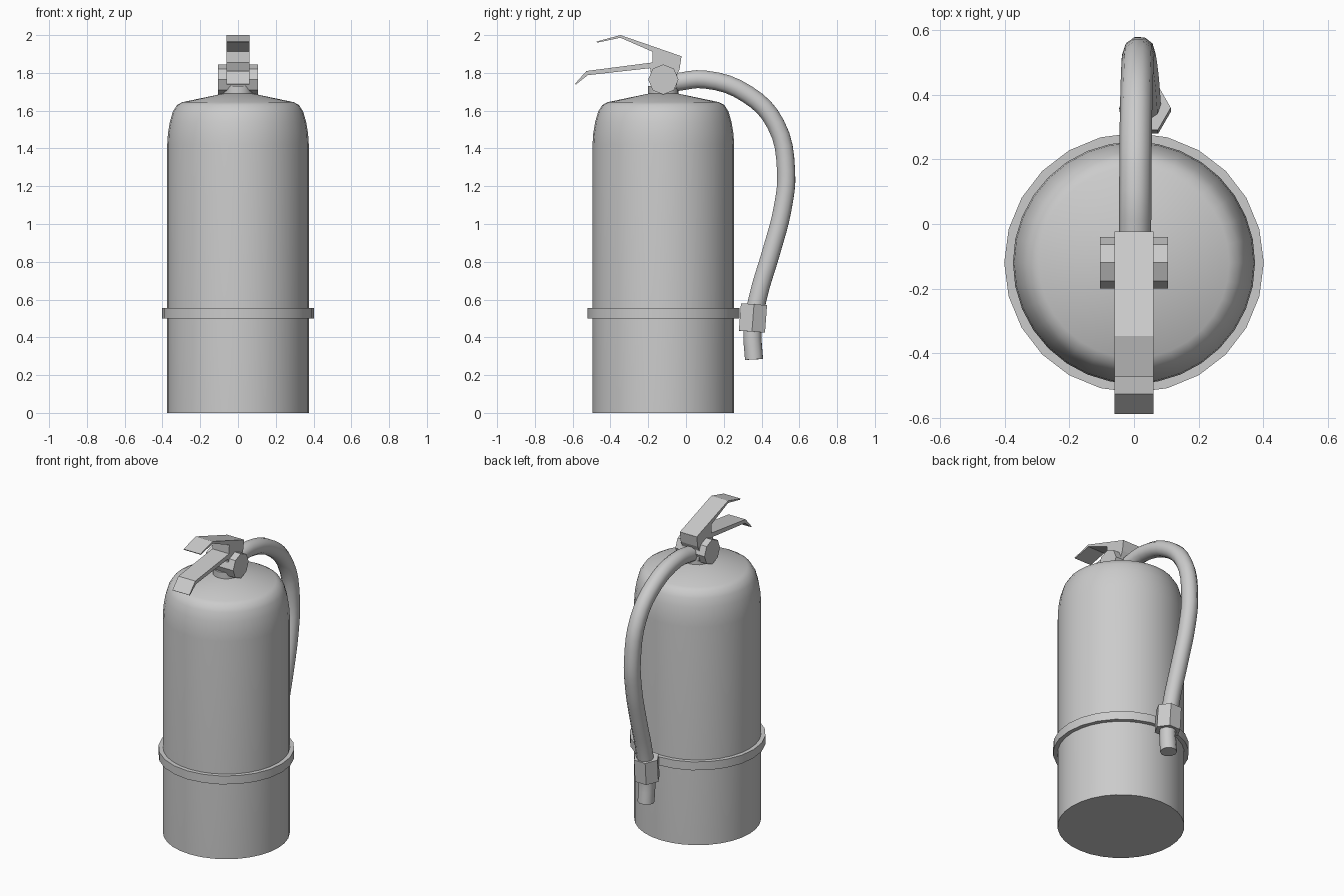
import bpy, bmesh, math
from mathutils import Vector

if "Cube" in bpy.data.objects:
    bpy.data.objects.remove(bpy.data.objects["Cube"])

grey = bpy.data.materials.new("plain grey")
grey.diffuse_color = (0.6, 0.6, 0.6, 1)
grey.use_nodes = True
grey.node_tree.nodes["Principled BSDF"].inputs["Base Color"].default_value = grey.diffuse_color
CY = -0.12  # tank axis


def finish(obj, angle=30):
    obj.data.materials.clear()
    obj.data.materials.append(grey)
    bpy.ops.object.select_all(action='DESELECT')
    obj.select_set(True)
    bpy.context.view_layer.objects.active = obj
    if angle:
        bpy.ops.object.shade_smooth_by_angle(angle=math.radians(angle))
    return obj


def from_bmesh(name, bm, angle):
    bmesh.ops.recalc_face_normals(bm, faces=bm.faces)
    me = bpy.data.meshes.new(name)
    bm.to_mesh(me)
    bm.free()
    obj = bpy.data.objects.new(name, me)
    bpy.context.collection.objects.link(obj)
    return finish(obj, angle)


def lathe(name, profile, n, closed=False):
    """Revolve (radius, z) points round the tank axis."""
    bm = bmesh.new()
    rings = [[bm.verts.new((r * math.cos(2 * math.pi * i / n),
                            CY + r * math.sin(2 * math.pi * i / n), z))
              for i in range(n)] for r, z in profile]
    pairs = list(zip(rings, rings[1:]))
    if closed:
        pairs.append((rings[-1], rings[0]))
    else:
        bm.faces.new(rings[0])
        bm.faces.new(rings[-1])
    for a, b in pairs:
        for i in range(n):
            j = (i + 1) % n
            bm.faces.new((a[i], a[j], b[j], b[i]))
    return from_bmesh(name, bm, 30)


def plate(name, outline, half):
    """Extrude a (y, z) outline across x."""
    bm = bmesh.new()
    a = [bm.verts.new((-half, y, z)) for y, z in outline]
    b = [bm.verts.new((half, y, z)) for y, z in outline]
    bm.faces.new(a)
    bm.faces.new(b)
    for i in range(len(a)):
        j = (i + 1) % len(a)
        bm.faces.new((a[i], a[j], b[j], b[i]))
    return from_bmesh(name, bm, 0)


def prism(name, start, end, r, n, turn=0.0):
    """Flat-sided rod between two points."""
    s, e = Vector(start), Vector(end)
    d = (e - s).normalized()
    u = Vector((1, 0, 0)) if abs(d.x) < 0.9 else Vector((0, 0, 1))
    u = (u - d * u.dot(d)).normalized()
    v = d.cross(u)
    bm = bmesh.new()
    rings = []
    for p in (s, e):
        rings.append([bm.verts.new(p + r * (u * math.cos(t) + v * math.sin(t)))
                      for t in (turn + 2 * math.pi * i / n for i in range(n))])
    a, b = rings
    bm.faces.new(a)
    bm.faces.new(b)
    for i in range(n):
        j = (i + 1) % n
        bm.faces.new((a[i], a[j], b[j], b[i]))
    return from_bmesh(name, bm, 0)


def tube(name, points, r):
    """Smooth round hose through the points."""
    cu = bpy.data.curves.new(name, 'CURVE')
    cu.dimensions = '3D'
    cu.bevel_depth = r
    cu.bevel_resolution = 3
    cu.resolution_u = 4
    cu.use_fill_caps = True
    sp = cu.splines.new('BEZIER')
    sp.bezier_points.add(len(points) - 1)
    for bp, p in zip(sp.bezier_points, points):
        bp.co = p
        bp.handle_left_type = bp.handle_right_type = 'AUTO'
    obj = bpy.data.objects.new(name, cu)
    bpy.context.collection.objects.link(obj)
    bpy.ops.object.select_all(action='DESELECT')
    obj.select_set(True)
    bpy.context.view_layer.objects.active = obj
    bpy.ops.object.convert(target='MESH')
    return finish(bpy.context.object, 45)


# Tank with rounded shoulder, and its neck
lathe("tank", [(.375, 0), (.375, 1.42), (.371, 1.48), (.361, 1.54), (.345, 1.595),
               (.323, 1.63), (.295, 1.645), (.08, 1.69)], 32)
lathe("neck", [(.08, 1.67), (.08, 1.73)], 16)

# Band round the tank
lathe("band", [(.37, .50), (.402, .50), (.402, .555), (.37, .555)], 24, closed=True)

# Octagonal valve knob running across the head
prism("valve_knob", (-.105, CY, 1.765), (.105, CY, 1.765), .08, 8)

# Valve block between the levers
plate("valve_block", [(-.177, 1.915), (-.024, 1.885), (-.034, 1.82), (-.048, 1.79),
                      (-.048, 1.72), (-.175, 1.72), (-.19, 1.825), (-.178, 1.85)], .061)

# Squeeze lever and carry handle, each bent down at the tip
plate("top_lever", [(-.474, 1.966), (-.347, 2.0), (-.024, 1.888), (-.03, 1.85),
                    (-.177, 1.912), (-.347, 1.986), (-.47, 1.96)], .061)
plate("lower_handle", [(-.588, 1.742), (-.527, 1.81), (-.178, 1.855),
                       (-.15, 1.82), (-.19, 1.825), (-.52, 1.788), (-.583, 1.738)], .061)

# Hose, its hexagonal collar and the nozzle end
tube("hose", [(.003, -.06, 1.75), (.004, .1, 1.765), (.006, .325, 1.687),
              (.01, .474, 1.53), (.015, .53, 1.28), (.02, .51, 1.075),
              (.027, .455, .865), (.033, .378, .6), (.035, .352, .43),
              (.036, .36, .283)], .05)
prism("hose_collar", (.034, .36, .575), (.035, .349, .43), .08, 6)
